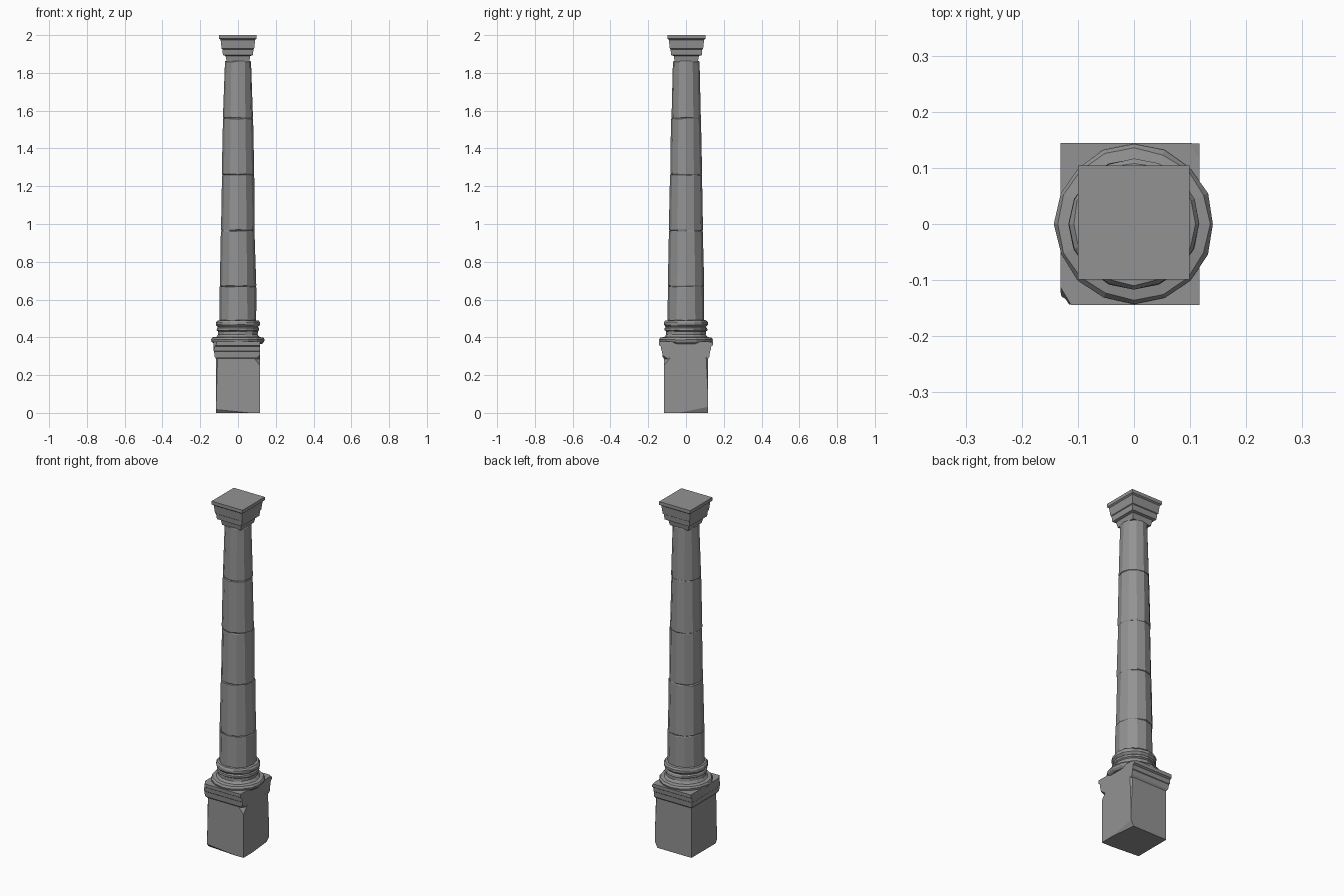
import bpy, bmesh, math, random

if "Cube" in bpy.data.objects:
    bpy.data.objects.remove(bpy.data.objects["Cube"])

random.seed(4)

# Dark weathered stone
stone = bpy.data.materials.new("dark_stone")
stone.diffuse_color = (0.29, 0.29, 0.29, 1)
stone.use_nodes = True
stone.node_tree.nodes["Principled BSDF"].inputs["Base Color"].default_value = stone.diffuse_color


def skin(rings, name, chips=()):
    """Join rings of points into a closed solid, then slice off chipped corners."""
    bm = bmesh.new()
    loops = [[bm.verts.new(p) for p in ring] for ring in rings]
    n = len(loops[0])
    for a, b in zip(loops, loops[1:]):
        for i in range(n):
            j = (i + 1) % n
            bm.faces.new((a[i], a[j], b[j], b[i]))
    bm.faces.new(loops[0][::-1])
    bm.faces.new(loops[-1])
    for co, no in chips:
        geom = bm.verts[:] + bm.edges[:] + bm.faces[:]
        cut = bmesh.ops.bisect_plane(bm, geom=geom, plane_co=co, plane_no=no, clear_outer=True)
        edges = [e for e in cut["geom_cut"] if isinstance(e, bmesh.types.BMEdge)]
        if edges:
            bmesh.ops.holes_fill(bm, edges=edges, sides=0)
    bmesh.ops.recalc_face_normals(bm, faces=bm.faces)
    mesh = bpy.data.meshes.new(name)
    bm.to_mesh(mesh)
    bm.free()
    mesh.materials.append(stone)
    ob = bpy.data.objects.new(name, mesh)
    bpy.context.collection.objects.link(ob)
    return ob


def rect(x0, x1, y0, y1, z):
    return [(x0, y0, z), (x1, y0, z), (x1, y1, z), (x0, y1, z)]


def circle(r, z, sides, wear=0.0, zwear=0.0):
    """Ring of points, randomly worn inwards and up or down."""
    pts = []
    for i in range(sides):
        a = math.tau * i / sides
        q = r - random.random() ** 2 * wear
        pts.append((q * math.cos(a), q * math.sin(a), z + random.uniform(-zwear, zwear)))
    return pts


# Square pedestal block with knocked corners
P = 0.117
skin([rect(-P, P, -P, P, 0), rect(-P, P, -P, P, 0.295)], "pedestal_block", [
    ((0.117, -0.085, 0.29), (1, -1, 0.8)),
    ((0.117, 0.0, 0.008), (1, 0.1, -0.5)),
    ((0.0, -0.117, 0.006), (-0.08, -1, -0.8)),
    ((-0.114, -0.117, 0.1), (-1, -1, 0.03)),
    ((0.114, 0.117, 0.15), (1, 1, 0.05)),
])

# Flaring pedestal cornice, broken flush along the right side
cornice = [(0.115, 0.285), (0.124, 0.297), (0.127, 0.325), (0.130, 0.328),
           (0.133, 0.352), (0.143, 0.358), (0.144, 0.378)]
skin([rect(-min(h, 0.131), min(h, 0.117), -h, h, z) for h, z in cornice],
     "pedestal_cornice", [
    ((-0.114, -0.143, 0.37), (-1, -0.6, 0.15)),
    ((0.105, -0.128, 0.30), (0.6, -0.6, -0.9)),
    ((0.117, 0.125, 0.375), (0.5, 0.3, 1)),
])

# Round base mouldings: large torus, hollow, upper rings
base = [(0.128, 0.366), (0.140, 0.375), (0.143, 0.388), (0.136, 0.399),
        (0.116, 0.402), (0.107, 0.415), (0.106, 0.432), (0.114, 0.437),
        (0.113, 0.449), (0.107, 0.454), (0.117, 0.466), (0.117, 0.480),
        (0.110, 0.489), (0.095, 0.491)]
skin([circle(r, z, 16, 0.003, 0.001) for r, z in base], "column_base")

# Tapering shaft of stacked drums with worn joints
joints = [0.485, 0.67, 0.965, 1.26, 1.56, 1.862]
radii = [0.099, 0.097, 0.091, 0.086, 0.080, 0.072]
for k in range(5):
    z0, z1, r0, r1 = joints[k], joints[k + 1], radii[k], radii[k + 1]
    skin([circle(r0 - 0.003, z0, 12, 0.004),
          circle(r0, z0 + 0.004, 12, 0.004, 0.003),
          circle(r1, z1 - 0.004, 12, 0.004, 0.003),
          circle(r1 - 0.002, z1, 12, 0.004)], f"shaft_drum_{k + 1}")

# Stepped square capital and top slab
capital = [(0.060, 1.858), (0.066, 1.890), (0.080, 1.894), (0.083, 1.925),
           (0.087, 1.928), (0.092, 1.975), (0.100, 1.981), (0.100, 2.0)]
skin([rect(-h, h * 0.985, -h * 0.985, h * 1.04, z) for h, z in capital], "capital")
